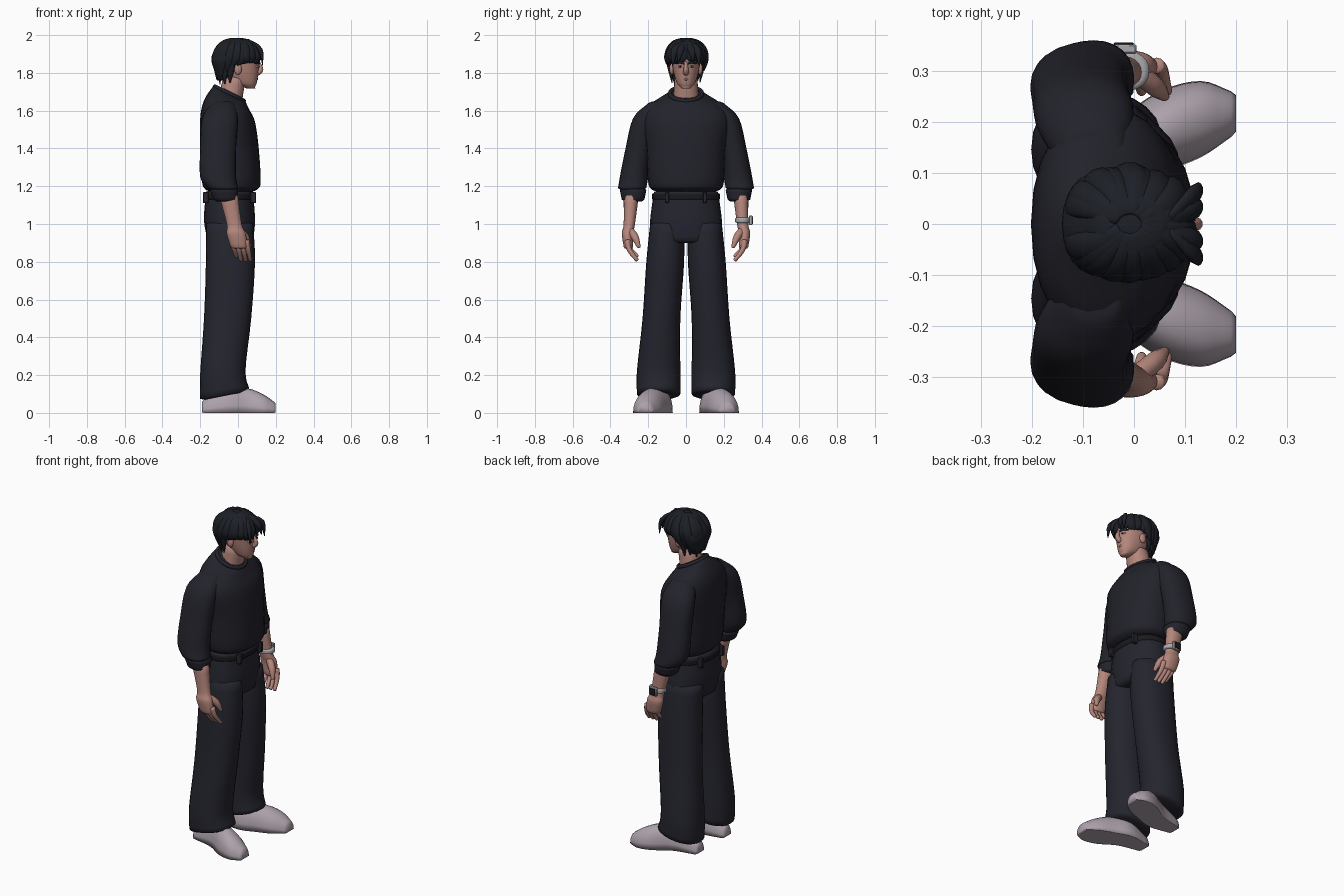
import bpy, bmesh, random
from math import sin, cos, tau, radians, copysign
from mathutils import Vector

random.seed(4)
if "Cube" in bpy.data.objects:
    bpy.data.objects.remove(bpy.data.objects["Cube"], do_unlink=True)


def material(name, *rgb):
    mat = bpy.data.materials.new(name)
    mat.use_nodes = True
    mat.diffuse_color = (*rgb, 1)
    mat.node_tree.nodes["Principled BSDF"].inputs["Base Color"].default_value = (*rgb, 1)
    return mat


SWEATER = material("charcoal knit", .016, .016, .024)
TROUSERS = material("dark navy cloth", .018, .018, .028)
HAIR = material("black hair", .012, .014, .02)
SKIN = material("skin", .46, .24, .2)
LIPS = material("lips", .3, .12, .11)
SHOE = material("pale grey leather", .42, .36, .41)
STEEL = material("watch steel", .4, .4, .42)
BLACK = material("black", .01, .01, .012)
WHITE = material("eye white", .6, .55, .55)


def spline(keys, steps):
    """Pass a smooth curve through tuples of numbers."""
    keys = [Vector(key) for key in keys]
    padded = [keys[0] * 2 - keys[1], *keys, keys[-1] * 2 - keys[-2]]
    curve = []
    for before, start, end, after in zip(padded, padded[1:], padded[2:], padded[3:]):
        for step in range(steps):
            t = step / steps
            bend_in, bend_out = (end - before) / 2, (after - start) / 2
            curve.append(start + bend_in * t + (3 * (end - start) - 2 * bend_in - bend_out) * t ** 2
                         + (2 * (start - end) + bend_in + bend_out) * t ** 3)
    return curve + [keys[-1]]


def centre_of(ring):
    return sum(ring, Vector((0, 0, 0))) / len(ring)


def rounded_end(ring, inner, depth):
    """A smaller ring just beyond the last one."""
    centre = centre_of(ring)
    outward = (centre - centre_of(inner)).normalized() * depth
    return [centre + (point - centre) * .8 + outward for point in ring]


def skin_rings(name, mat, rings, depth):
    """Join point rings into one closed, smooth body."""
    rings = [rounded_end(rings[0], rings[1], depth), *rings, rounded_end(rings[-1], rings[-2], depth)]
    bm = bmesh.new()
    loops = [[bm.verts.new(point) for point in ring] for ring in rings]
    for low, high in zip(loops, loops[1:]):
        for i in range(len(low)):
            bm.faces.new((low[i - 1], low[i], high[i], high[i - 1]))
    bm.faces.new(loops[0])
    bm.faces.new(loops[-1])
    bmesh.ops.recalc_face_normals(bm, faces=bm.faces)
    mesh = bpy.data.meshes.new(name)
    bm.to_mesh(mesh)
    bm.free()
    body = bpy.data.objects.new(name, mesh)
    bpy.context.collection.objects.link(body)
    bpy.context.view_layer.objects.active = body
    finish(name, mat)


def finish(name, mat):
    """Name, colour and shade the active object."""
    body = bpy.context.view_layer.objects.active
    body.name = name
    body.data.materials.append(mat)
    for face in body.data.polygons:
        face.use_smooth = True


def loft(name, mat, keys, axis=2, side=1, power=2.2, tilt=0, depth=.01, sides=24):
    """Each key: position on the axis, then min and max on the next two axes."""
    rings = []
    sections = spline(keys, 4)
    for k, (t, a_min, a_max, b_min, b_max) in enumerate(sections):
        slope = tilt * (k / (len(sections) - 1)) ** 4
        ring = []
        for i in range(sides):
            c, s = (copysign(abs(w) ** (2 / power), w) for w in (cos(tau * i / sides), sin(tau * i / sides)))
            a, b = c * (a_max - a_min) / 2, s * (b_max - b_min) / 2
            point = Vector()
            point[axis] = t + slope * a
            point[(axis + 1) % 3] = (a_min + a_max) / 2 + a
            point[(axis + 2) % 3] = (b_min + b_max) / 2 + b
            point.y *= side
            point.z = max(point.z, 0)
            ring.append(point)
        rings.append(ring)
    skin_rings(name, mat, rings, depth)


def centred(name, mat, keys, **options):
    """Loft symmetric across y; each key: height, back, front, half width."""
    loft(name, mat, [(z, back, front, -half, half) for z, back, front, half in keys], **options)


def tube(name, mat, keys, flat=1, hub=Vector((-5, 0, 1)), sides=10):
    """Tapered tube through (x, y, z, radius), flattened toward the hub."""
    path = spline(keys, 3)
    rings = []
    for k, key in enumerate(path):
        point, radius = key.to_3d(), key.w
        along = (path[min(k + 1, len(path) - 1)] - path[max(k - 1, 0)]).to_3d().normalized()
        across = along.cross(point - hub).normalized()
        rise = across.cross(along) * flat
        rings.append([point + radius * (across * cos(tau * i / sides) + rise * sin(tau * i / sides))
                      for i in range(sides)])
    skin_rings(name, mat, rings, rings and path[-1].w / 2)


def ball(name, mat, at, size):
    bpy.ops.mesh.primitive_uv_sphere_add(segments=16, ring_count=10, radius=1, location=at, scale=size)
    finish(name, mat)


def block(name, mat, at, size):
    bpy.ops.mesh.primitive_cube_add(size=1, location=at, scale=size)
    finish(name, mat)
    body = bpy.context.object
    bpy.ops.object.shade_smooth_by_angle()
    bevel = body.modifiers.new("soft edge", "BEVEL")
    bevel.width = .003


# Sweater body and neckline
centred("sweater_body", SWEATER, [
    (1.18, -.17, .1, .18), (1.22, -.19, .12, .2), (1.4, -.2, .11, .21), (1.55, -.2, .09, .23),
    (1.63, -.18, .06, .19), (1.69, -.13, .04, .08)], tilt=-.5)
bpy.ops.mesh.primitive_torus_add(location=(-.045, 0, 1.69), rotation=(0, .46, 0),
                                 major_radius=.085, minor_radius=.011)
finish("neckline", SWEATER)

# Trouser seat, belt and belt loops
centred("trouser_seat", TROUSERS, [(1.17, -.17, .08, .17), (1.02, -.18, .09, .19), (.91, -.16, .08, .19)])
centred("belt", BLACK, [(z, -.18, .09, .18) for z in (1.13, 1.16)], depth=.004)
for y in (-.1, .1):
    block("front_belt_loop", TROUSERS, (.08, y, 1.14), (.03, .02, .06))
    block("back_belt_loop", TROUSERS, (-.17, y, 1.14), (.03, .02, .06))

for side, label in ((1, "left_"), (-1, "right_")):
    # Wide trouser leg and shoe
    loft(label + "trouser_leg", TROUSERS, [
        (1, -.17, .08, .01, .19), (.8, -.17, .09, .01, .21), (.5, -.18, .07, .03, .23),
        (.22, -.2, .04, .03, .26), (.1, -.2, .06, .03, .26)], side=side, tilt=.2)
    loft(label + "shoe", SHOE, [(x, inner, outer, -top, top) for x, inner, outer, top in (
        (-.18, .09, .17, .07), (-.05, .07, .2, .13), (.05, .1, .26, .13),
        (.13, .13, .28, .1), (.19, .17, .26, .06))], axis=0, side=side)
    # Sleeve with a puffed end and a turned cuff
    loft(label + "sleeve", SWEATER, [
        (1.64, -.14, -.02, .08, .2), (1.56, -.19, 0, .13, .28), (1.4, -.2, -.01, .18, .32),
        (1.25, -.2, -.01, .2, .35), (1.19, -.16, 0, .21, .36)], side=side)
    loft(label + "cuff", SWEATER, [(1.18, -.15, 0, .21, .35), (1.13, -.13, 0, .22, .34)], side=side)
    # Forearm and palm, curled fingers, thumb
    loft(label + "forearm", SKIN, [
        (1.15, -.1, 0, .25, .33), (1, -.06, .02, .27, .33), (.95, -.06, .04, .28, .34),
        (.88, -.04, .05, .28, .33)], side=side)
    for i, finger in enumerate(("little", "ring", "middle", "index")):
        reach = .08 if finger == "little" else .1
        tube(label + finger + "_finger", SKIN, [
            (.025 * i - .03 + .02 * t, (.31 - .05 * t * t) * side, .91 - reach * t, .016 - .006 * t)
            for t in (0, .3, .6, 1)])
    tube(label + "thumb", SKIN, [(0, .3 * side, .97, .02), (.04, .27 * side, .93, .02),
                                 (.06, .25 * side, .88, .01)])
    # Ear, eye and brow
    ball(label + "ear", SKIN, (0, .075 * side, 1.82), (.02, .013, .03))
    ball(label + "eye", WHITE, (.1, .03 * side, 1.834), (.012, .014, .006))
    ball(label + "iris", BLACK, (.107, .03 * side, 1.834), (.007, .006, .006))
    tube(label + "brow", HAIR, [(.113, .014 * side, 1.85, .005), (.109, .03 * side, 1.856, .007),
                                (.09, .055 * side, 1.85, .004)])

# Watch on the left wrist
loft("watch_band", STEEL, [(z, -.07, .03, .26, .34) for z in (1.01, 1.03)], depth=.004)
block("watch_case", STEEL, (-.02, .343, 1.02), (.05, .018, .05))
block("watch_face", BLACK, (-.02, .353, 1.02), (.04, .006, .04))

# Neck, head, nose and mouth
centred("neck", SKIN, [(1.64, -.11, .02, .07), (1.77, -.08, .04, .06)])
centred("head", SKIN, [
    (1.725, .03, .09, .03), (1.75, -.03, .1, .05), (1.82, -.09, .11, .07),
    (1.9, -.1, .11, .075), (1.96, -.05, .05, .04)])
tube("nose", SKIN, [(.107, 0, 1.86, .007), (.122, 0, 1.82, .013), (.105, 0, 1.8, .016)])
tube("mouth", LIPS, [(.092, -.02, 1.765, .004), (.1, 0, 1.767, .007), (.092, .02, 1.765, .004)])

# Hair mass under the locks
centred("hair_cap", HAIR, [(1.77, -.11, -.05, .06), (1.86, -.14, 0, .1), (1.91, -.13, .1, .1),
                           (1.97, -.08, .07, .06)])


def lock(turn, drop, swirl, lift):
    """One tapered lock that falls from the parting around the skull."""
    hub = Vector((-.01, 0, 1.88))
    keys = []
    for k in range(7):
        rise = radians(max(78 - 24 * k, 0))
        fall = max(k - 3, 0) / 3 * drop
        heading = radians(turn - swirl * (1 - k / 6))
        spread = cos(rise) * (1 + lift - fall)
        keys.append((hub.x + .12 * spread * cos(heading), .1 * spread * sin(heading),
                     hub.z + .1 * sin(rise) - fall, .03 * sin(.5 + .42 * k)))
    tube("hair_lock", HAIR, keys, flat=.6, hub=hub)


for side in (1, -1):
    # Short fringe in front, longer toward the nape
    for turn in range(22, 180, 16):
        drop = .02 + max(0, turn - 60) / 1100 + random.uniform(-.01, .01)
        lock(side * turn, drop, side * random.uniform(10, 30), random.uniform(-.04, .06))
    for turn in (110, 130, 155):
        lock(side * turn, random.uniform(.12, .14), side * 12, -.08)
    # Loose strands beside the brow
    for y, z in ((.03, 1.86), (.06, 1.84)):
        tube("fringe_strand", HAIR, [(.07, .01 * side, 1.96, .015), (.12, y * side, 1.92, .02),
                                     (.13, (y + .01) * side, z, .003)], flat=.6)
